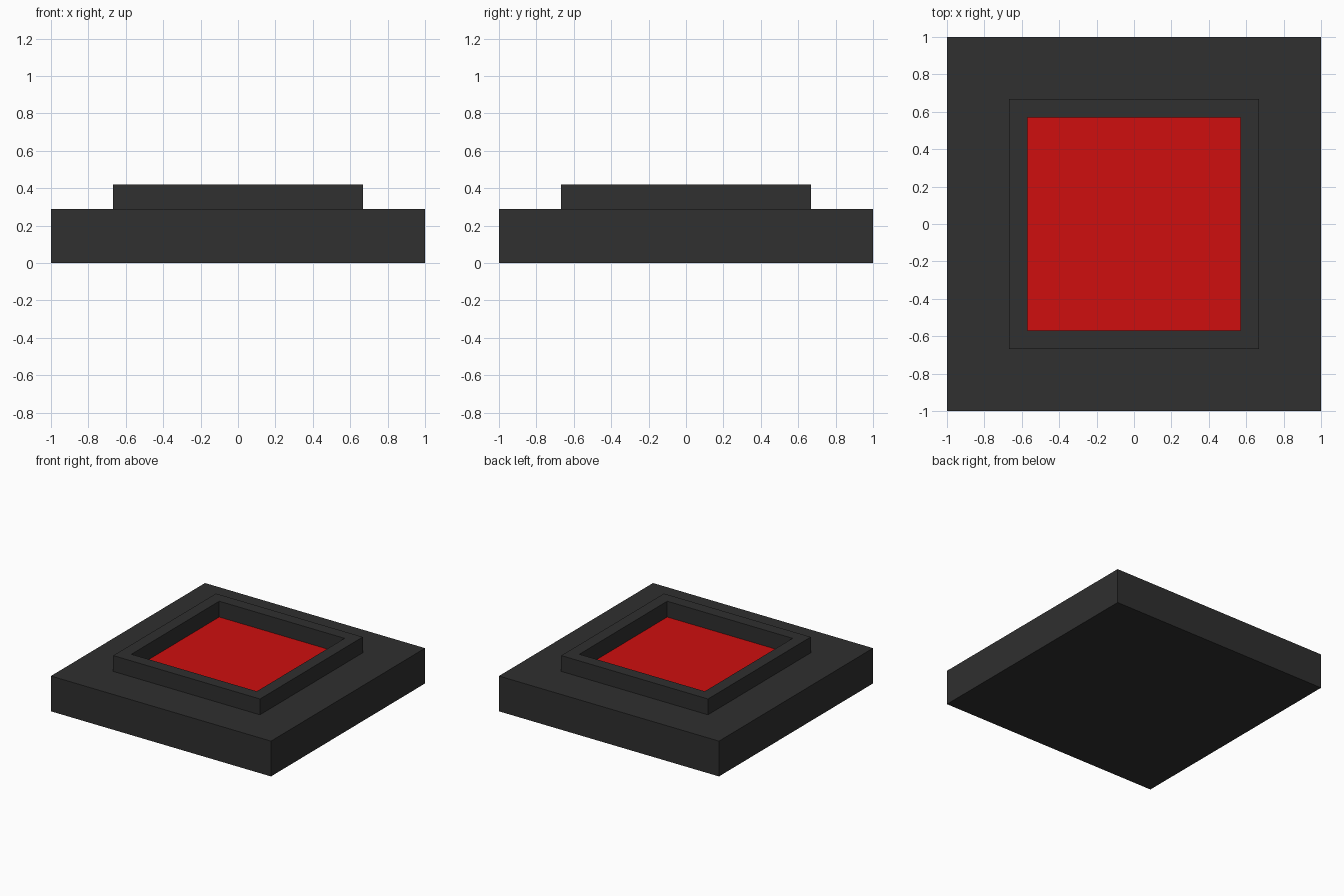
import bpy
import bmesh

if "Cube" in bpy.data.objects:
    bpy.data.objects.remove(bpy.data.objects["Cube"])


def material(name, rgb):
    m = bpy.data.materials.new(name)
    m.diffuse_color = (*rgb, 1.0)
    m.use_nodes = True
    m.node_tree.nodes["Principled BSDF"].inputs["Base Color"].default_value = m.diffuse_color
    return m


charcoal = material("charcoal", (0.029, 0.029, 0.029))
red = material("red", (0.62, 0.0045, 0.0045))

BASE_TOP, RIM_TOP = 0.29, 0.42
RIM_OUT, RIM_IN = 0.667, 0.57


def square_lathe(name, profile, mat, cap_bottom=False):
    """Sweep a (half width, height) profile around a square."""
    bm = bmesh.new()
    rings = [[bm.verts.new((sx * r, sy * r, z))
              for sx, sy in ((-1, -1), (1, -1), (1, 1), (-1, 1))]
             for r, z in profile]
    for low, high in zip(rings, rings[1:]):
        for i in range(4):
            j = (i + 1) % 4
            bm.faces.new((low[i], low[j], high[j], high[i]))
    if cap_bottom:
        bm.faces.new(rings[0][::-1])
    return finish(name, bm, mat)


def finish(name, bm, mat):
    mesh = bpy.data.meshes.new(name)
    bm.to_mesh(mesh)
    bm.free()
    mesh.materials.append(mat)
    obj = bpy.data.objects.new(name, mesh)
    bpy.context.collection.objects.link(obj)
    return obj


# Wide square base with its top ledge
square_lathe("base", [(1, 0), (1, BASE_TOP), (RIM_OUT, BASE_TOP)],
             charcoal, cap_bottom=True)

# Raised rim around the recess
square_lathe("raised_rim", [(RIM_OUT, BASE_TOP), (RIM_OUT, RIM_TOP),
                            (RIM_IN, RIM_TOP), (RIM_IN, BASE_TOP)], charcoal)

# Red floor of the recess, in four equal squares
bm = bmesh.new()
bmesh.ops.create_grid(bm, x_segments=2, y_segments=2, size=RIM_IN)
bmesh.ops.translate(bm, verts=bm.verts, vec=(0, 0, BASE_TOP))
finish("recessed_panel", bm, red)
